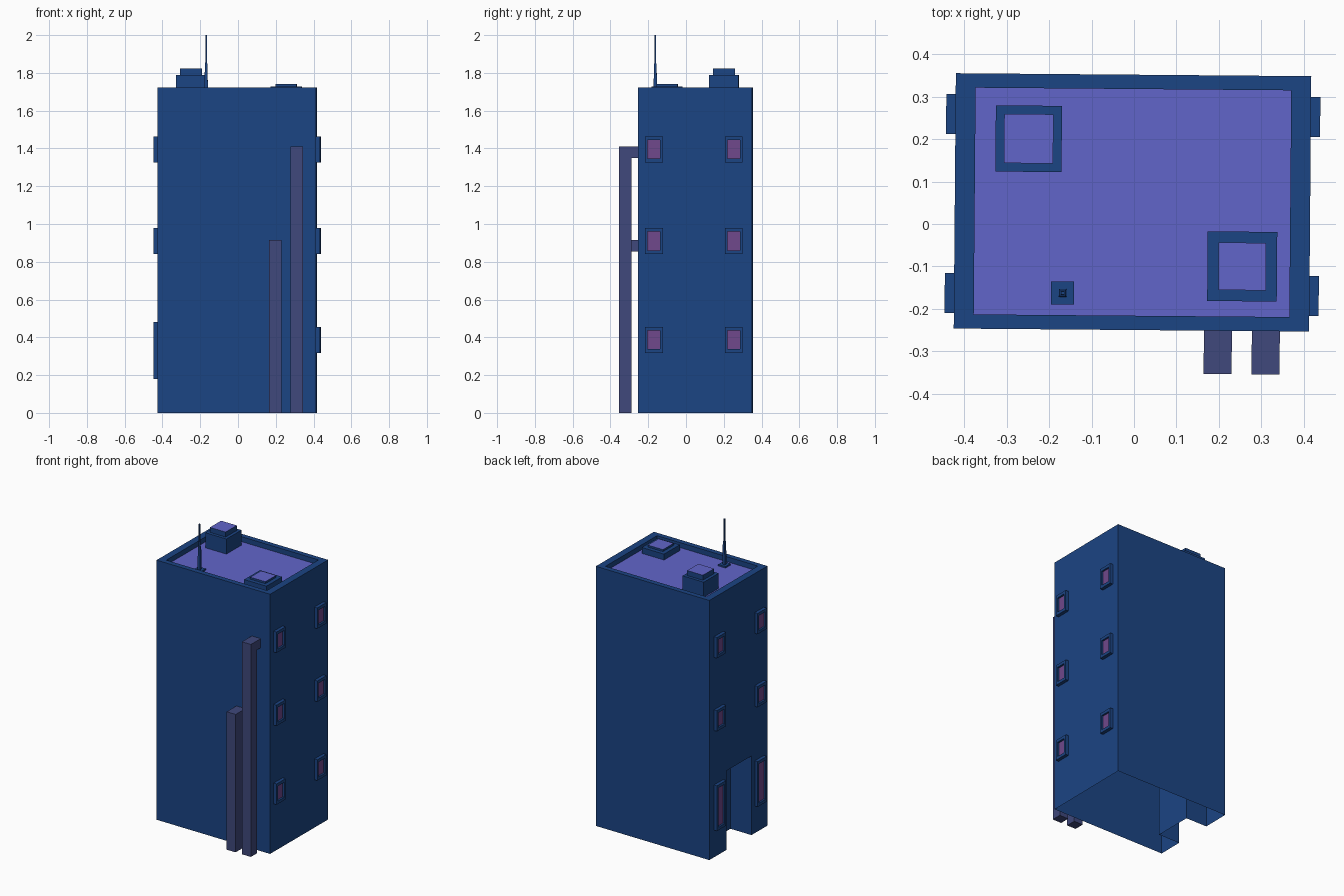
import bpy, bmesh, math
from mathutils import Matrix, Vector

if "Cube" in bpy.data.objects:
    bpy.data.objects.remove(bpy.data.objects["Cube"])


def material(name, rgb):
    m = bpy.data.materials.new(name)
    m.diffuse_color = (*rgb, 1)
    m.use_nodes = True
    m.node_tree.nodes["Principled BSDF"].inputs["Base Color"].default_value = m.diffuse_color
    return m


WALL = material("wall_blue", (0.011, 0.058, 0.23))
ROOF = material("roof_violet", (0.12, 0.13, 0.59))
PIPE = material("pipe_slate", (0.05, 0.065, 0.20))
PANE = material("pane_purple", (0.16, 0.065, 0.26))
TURN = Matrix.Rotation(math.radians(-0.48), 4, 'Z')   # whole building is slightly turned


def finish(name, bm, mats, matrix=Matrix()):
    me = bpy.data.meshes.new(name)
    bm.transform(TURN @ matrix)
    bm.to_mesh(me)
    bm.free()
    for m in mats:
        me.materials.append(m)
    ob = bpy.data.objects.new(name, me)
    bpy.context.collection.objects.link(ob)
    return ob


def stack(rings):
    """Loft rectangles (half x, half y, z); the last one is capped with material 1."""
    bm = bmesh.new()
    loops = [[bm.verts.new((sx * hx, sy * hy, z))
              for sx, sy in ((-1, -1), (1, -1), (1, 1), (-1, 1))] for hx, hy, z in rings]
    for a, b in zip(loops, loops[1:]):
        for i in range(4):
            j = (i + 1) % 4
            bm.faces.new((a[i], a[j], b[j], b[i]))
    bm.faces.new(loops[-1]).material_index = 1
    return bm


def place(x, y, z=0):
    return Matrix.Translation((x, y, z))


# Tower shell, open underneath, with raised roof rim
CX, CY, HX, HY, TOP, FLOOR = -0.004, 0.051, 0.419, 0.301, 1.723, 1.69
bm = stack([(HX, HY, 0), (HX, HY, TOP), (HX * .888, HY * .888, TOP), (HX * .888, HY * .888, FLOOR)])

# Door recess replaces the plain left wall
bm.faces.ensure_lookup_table()
bmesh.ops.delete(bm, geom=[bm.faces[3]], context='FACES_ONLY')
d0, d1, dh, depth = 0.123, -0.136, 0.525, 0.155
door = [(d0, 0), (d0, dh), (d1, dh), (d1, 0)]
P = [bm.verts.new((-HX, y, z)) for y, z in door]
Q = [bm.verts.new((-HX + depth, y, z)) for y, z in door]
corners = [bm.verts.new((-HX, y, z)) for y, z in ((-HY, 0), (-HY, TOP), (HY, TOP), (HY, 0))]
bm.faces.new(P + corners)
for i in range(3):
    bm.faces.new((P[i], Q[i], Q[i + 1], P[i + 1]))
bm.faces.new((Q[0], Q[3], Q[2], Q[1]))
bmesh.ops.remove_doubles(bm, verts=bm.verts[:], dist=1e-5)
finish("tower", bm, [WALL, ROOF], place(CX, CY))


# Framed windows on both sides
def window(name, side, y, z, hz):
    out = Matrix(((0, 0, 1, 0), (1, 0, 0, 0), (0, 1, 0, 0), (0, 0, 0, 1)))
    if side < 0:
        out = Matrix.Rotation(math.pi, 4, 'Z') @ out
    w, b, e = 0.047, 0.014, 0.022
    bm = stack([(w, hz, 0), (w, hz, e), (w - b, hz - b * 1.4, e), (w - b, hz - b * 1.4, e - 0.012)])
    finish(name, bm, [WALL, PANE], place(CX + side * HX, y, z) @ out)


for side, label in ((1, "right"), (-1, "left")):
    for col, y in enumerate((-0.166, 0.256)):
        for row, z in enumerate((0.387, 0.91, 1.395)):
            tall = side < 0 and row == 0
            window(f"{label}_window_{col}_{row}", side, y, 0.33 if tall else z, 0.15 if tall else 0.069)

# Roof units: a wide base with a smaller coloured lid
for name, x, y, a, za, b, zb in (("vent_box", -0.250, 0.199, 0.078, 1.79, 0.058, 1.823),
                                 ("roof_hatch", 0.256, -0.098, 0.082, 1.729, 0.056, 1.742)):
    finish(name, stack([(a, a, FLOOR), (a, a, za), (b, b, za), (b, b, zb)]), [WALL, ROOF], place(x, y))

# Antenna: foot plate and tapering square mast
finish("antenna", stack([(.027, .027, FLOOR), (.027, .027, 1.70), (.009, .009, 1.70),
                         (.007, .007, 1.85), (.005, .005, 1.85), (.004, .004, 2.0)]),
       [WALL, WALL], place(-0.167, -0.164))

# Square pipes bending into the front wall
for name, x, h in (("short_pipe", 0.2, 0.915), ("tall_pipe", 0.313, 1.41)):
    bm = bmesh.new()
    y0, y1, y2, drop = -0.352, -0.286, -0.249, h - 0.06
    prof = [(y0, 0), (y1, 0), (y1, drop), (y2, drop), (y2, h), (y0, h)]
    f = bm.faces.new([bm.verts.new((x - 0.033, y, z)) for y, z in prof])
    new = bmesh.ops.extrude_face_region(bm, geom=[f])["geom"]
    bmesh.ops.translate(bm, vec=Vector((0.066, 0, 0)),
                        verts=[v for v in new if isinstance(v, bmesh.types.BMVert)])
    bmesh.ops.recalc_face_normals(bm, faces=bm.faces[:])
    finish(name, bm, [PIPE])
